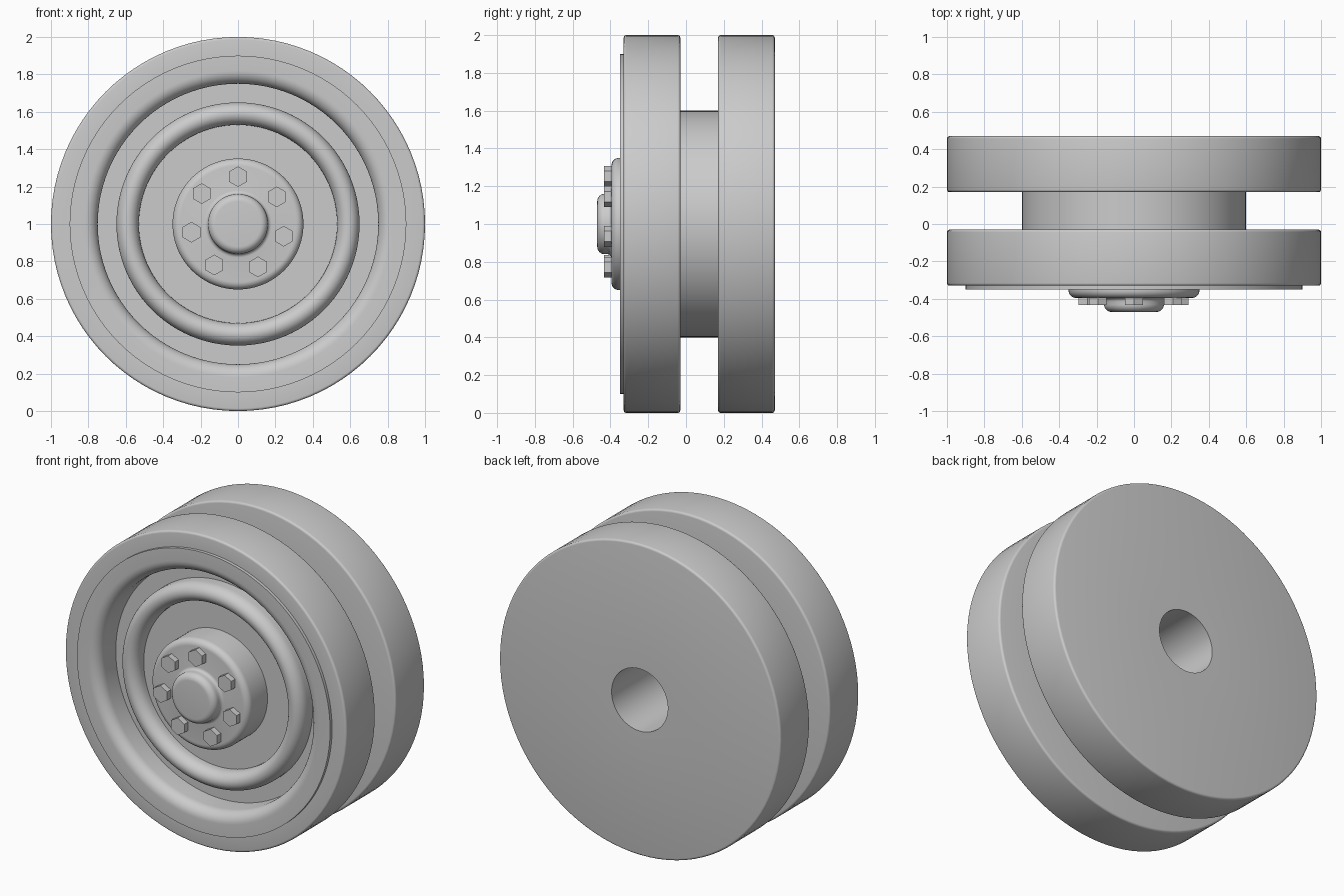
import bpy, bmesh, math
from mathutils import Matrix, Vector

cube = bpy.data.objects.get("Cube")
if cube:
    bpy.data.objects.remove(cube, do_unlink=True)

grey = bpy.data.materials.new("plain grey")
grey.use_nodes = True
colour = (0.6, 0.6, 0.6, 1)
grey.diffuse_color = colour
grey.node_tree.nodes["Principled BSDF"].inputs["Base Color"].default_value = colour

SEGMENTS = 96
AXLE = Vector((0, 0, 1))


def finish(name, bm):
    bmesh.ops.recalc_face_normals(bm, faces=bm.faces)
    mesh = bpy.data.meshes.new(name)
    bm.to_mesh(mesh)
    bm.free()
    mesh.materials.append(grey)
    obj = bpy.data.objects.new(name, mesh)
    obj.location = AXLE
    bpy.context.collection.objects.link(obj)
    bpy.ops.object.select_all(action='DESELECT')
    obj.select_set(True)
    bpy.context.view_layer.objects.active = obj
    bpy.ops.object.shade_smooth_by_angle(angle=math.radians(32))
    return obj


def arc(r, y, size_r, size_y, start, end, steps=8):
    """Elliptical arc in the (radius, y) plane, angles in degrees."""
    angles = [math.radians(start + (end - start) * i / steps) for i in range(steps + 1)]
    return [(r + size_r * math.cos(a), y + size_y * math.sin(a)) for a in angles]


def lathe(name, profile, closed=False):
    """Spin a (radius, y) profile round the axle."""
    bm = bmesh.new()
    verts = [bm.verts.new((r, y, 0)) for r, y in profile]
    pairs = list(zip(verts, verts[1:] + verts[:1]))
    edges = [bm.edges.new(p) for p in (pairs if closed else pairs[:-1])]
    bmesh.ops.spin(bm, geom=verts + edges, axis=(0, 1, 0), cent=(0, 0, 0),
                   angle=math.tau, steps=SEGMENTS, use_duplicate=False)
    bmesh.ops.remove_doubles(bm, verts=bm.verts, dist=0.0002)
    return finish(name, bm)


# Wheel body: two thick treads joined by a drum, dished front, bored back
B = 0.014
body = [(0.0, -0.2), (0.53, -0.2)]
body += arc(0.59, -0.22, 0.06, 0.07, -180, 0, 16)           # raised ring
body += [(0.65, -0.17), (0.75, -0.17)]                      # trough
body += arc(0.82, -0.28, 0.07, 0.07, 180, 270)              # rolled rim edge
body += [(0.9, -0.35), (0.9, -0.33)]                        # rim lip
body += arc(1 - B, -0.33 + B, B, B, -90, 0, 4)              # front tread
body += arc(1 - B, -0.03 - B, B, B, 0, 90, 4)
body += [(0.6, -0.03), (0.6, 0.17)]                         # drum
body += arc(1 - B, 0.17 + B, B, B, -90, 0, 4)               # back tread
body += arc(1 - B, 0.47 - B, B, B, 0, 90, 4)
body += [(0.2, 0.47), (0.2, -0.15), (0.0, -0.15)]           # axle bore
lathe("wheel_body", body)

# Hub with rounded shoulder and a rounded centre cap
hub = [(0.35, -0.19)]
hub += arc(0.31, -0.355, 0.04, 0.04, 0, -90)
hub += arc(0.18, -0.415, 0.02, 0.02, 90, 180, 4)
hub += arc(0.12, -0.43, 0.04, 0.04, 0, -90)
hub += [(0.0, -0.47)]
lathe("hub", hub)

# Seven hexagonal lug bolts around the cap
for i, degrees in enumerate((0, 55, 105, 155, 210, 260, 310), 1):
    turn = math.radians(degrees)
    bm = bmesh.new()
    place = (Matrix.Rotation(turn, 4, 'Y') @ Matrix.Translation((0, -0.408, 0.253))
             @ Matrix.Rotation(-turn, 4, 'Y') @ Matrix.Rotation(math.pi / 2, 4, 'X'))
    bmesh.ops.create_cone(bm, cap_ends=True, segments=6, radius1=0.055,
                          radius2=0.055, depth=0.05, matrix=place)
    finish(f"lug_bolt_{i}", bm)
